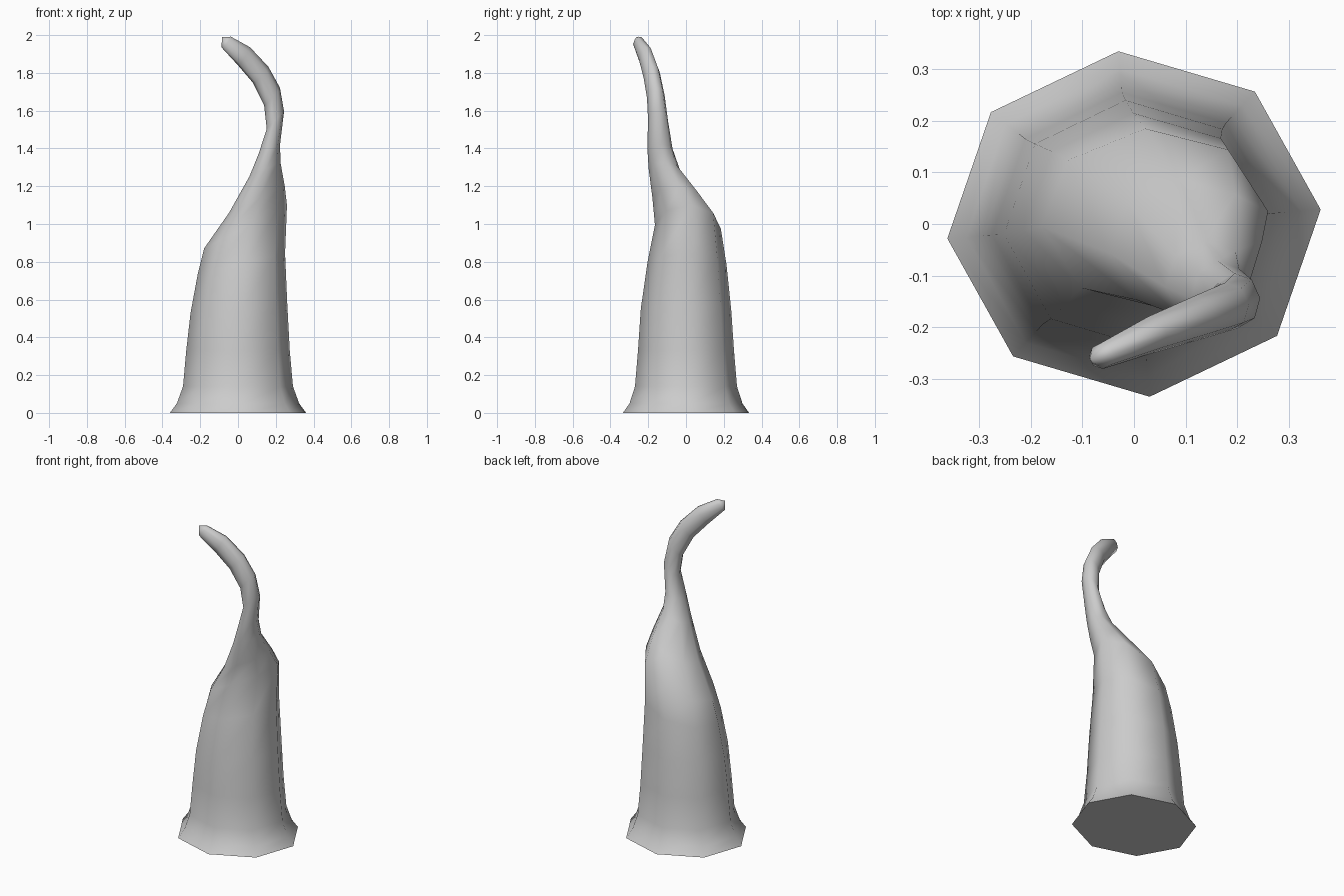
import bpy, bmesh, math

cube = bpy.data.objects.get("Cube")
if cube:
    bpy.data.objects.remove(cube, do_unlink=True)

SIDES = 8
TURN = math.radians(4.8)

# Each ring: centre x, y, z, half width x, half depth y, slope along x, slope along y
RINGS = [
    (0, 0, 0, .362, .335, 0, 0),
    (0, 0, .05, .325, .3, 0, 0),
    (0, 0, .14, .292, .271, 0, 0),
    (0, 0, .33, .275, .255, 0, 0),
    (.005, 0, .55, .257, .24, .08, 0),
    (.018, .005, .79, .232, .21, .24, 0),
    (.04, .01, .985, .22, .175, .52, 0),
    (.1, -.045, 1.13, .148, .133, .48, 0),
    (.143, -.115, 1.29, .082, .083, .45, 0),
    (.167, -.138, 1.4, .056, .067, .4, 0),
    (.198, -.148, 1.55, .046, .053, 1, 0),
    (.18, -.16, 1.675, .042, .047, 1.1, .2),
    (.12, -.182, 1.79, .041, .043, 1, .4),
    (.03, -.215, 1.89, .034, .036, 1.3, .5),
    (-.062, -.255, 1.963, .025, .025, 1.1, .5),
]
TIP = (-.085, -.262, 1.99)


def add_ring(bm, cx, cy, cz, rx, ry, sx, sy):
    """Add one tilted octagonal ring and return its vertices."""
    ring = []
    for i in range(SIDES):
        angle = TURN + math.tau * i / SIDES
        dx, dy = rx * math.cos(angle), ry * math.sin(angle)
        ring.append(bm.verts.new((cx + dx, cy + dy, cz + sx * dx + sy * dy)))
    return ring


def make_material(name, colour):
    material = bpy.data.materials.new(name)
    material.use_nodes = True
    material.diffuse_color = colour
    material.node_tree.nodes["Principled BSDF"].inputs["Base Color"].default_value = colour
    return material


# Curled horn body: flared foot, leaning shoulder, thin bent tip
bm = bmesh.new()
rings = [add_ring(bm, *row) for row in RINGS]
for low, high in zip(rings, rings[1:]):
    for i in range(SIDES):
        j = (i + 1) % SIDES
        bm.faces.new((low[i], low[j], high[j], high[i]))

# Flat underside and blunt tip
bm.faces.new(list(reversed(rings[0])))
tip = bm.verts.new(TIP)
for i in range(SIDES):
    bm.faces.new((rings[-1][i], rings[-1][(i + 1) % SIDES], tip))
bmesh.ops.recalc_face_normals(bm, faces=bm.faces)

mesh = bpy.data.meshes.new("curled_horn")
bm.to_mesh(mesh)
bm.free()
horn = bpy.data.objects.new("curled_horn", mesh)
bpy.context.collection.objects.link(horn)
mesh.materials.append(make_material("light grey", (.6, .6, .6, 1)))

# Smooth sides with a crisp rim at the foot
bpy.ops.object.select_all(action="DESELECT")
horn.select_set(True)
bpy.context.view_layer.objects.active = horn
bpy.ops.object.shade_smooth_by_angle(angle=math.radians(60))
